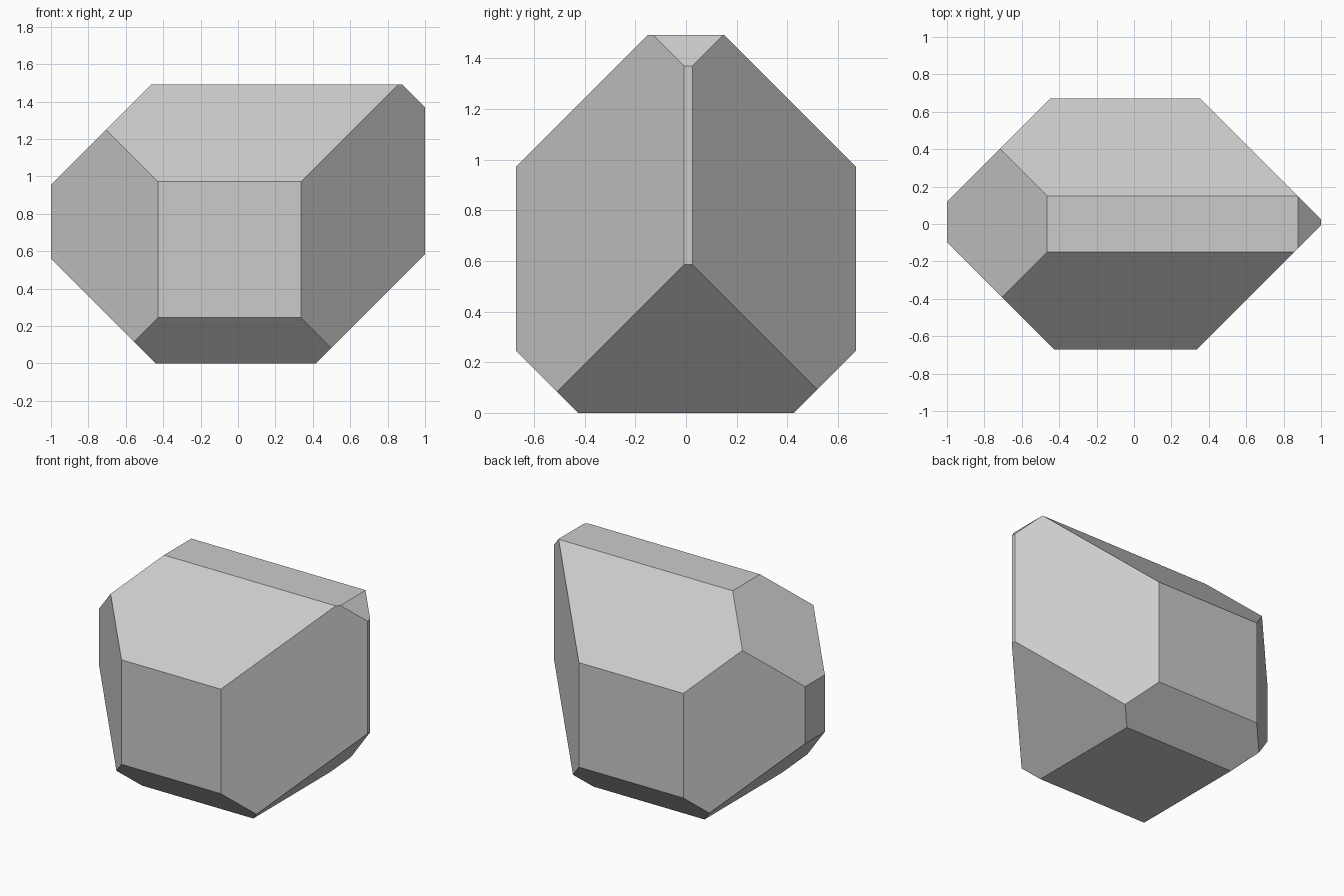
import bpy, bmesh
from mathutils import Vector, Matrix

if "Cube" in bpy.data.objects:
    bpy.data.objects.remove(bpy.data.objects["Cube"])

# Starting block
X, Y, H = 1.0, 0.67, 1.492
bm = bmesh.new()
bmesh.ops.create_cube(bm, size=1, matrix=Matrix.Translation((0, 0, H / 2))
                      @ Matrix.Diagonal((2 * X, 2 * Y, H, 1)))

# Diagonal 45 degree cuts: (outward direction, limit of direction . point)
cuts = [
    ((-1, 0, 1), 1.956), ((1, 0, 1), 2.37),      # upper left / right
    ((-1, 0, -1), 0.44), ((1, 0, -1), 0.415),    # lower left / right
    ((0, -1, 1), 1.642), ((0, 1, 1), 1.642),     # upper front / back
    ((0, -1, -1), 0.425), ((0, 1, -1), 0.425),   # lower front / back
    ((-1, 1, 0), 1.118), ((1, 1, 0), 1.025),     # back corners
    ((-1, -1, 0), 1.098), ((1, -1, 0), 1.007),   # front corners
]


def chop(direction, limit):
    n = Vector(direction)
    res = bmesh.ops.bisect_plane(
        bm, geom=bm.verts[:] + bm.edges[:] + bm.faces[:], dist=1e-5,
        plane_co=n * limit / n.length_squared, plane_no=n, clear_outer=True)
    rim = [e for e in res["geom_cut"] if isinstance(e, bmesh.types.BMEdge)]
    bmesh.ops.edgeloop_fill(bm, edges=rim)


for direction, limit in cuts:
    chop(direction, limit)
bmesh.ops.recalc_face_normals(bm, faces=bm.faces[:])

# Faceted stone
mesh = bpy.data.meshes.new("faceted_stone")
bm.to_mesh(mesh)
bm.free()
bpy.context.collection.objects.link(bpy.data.objects.new("faceted_stone", mesh))
